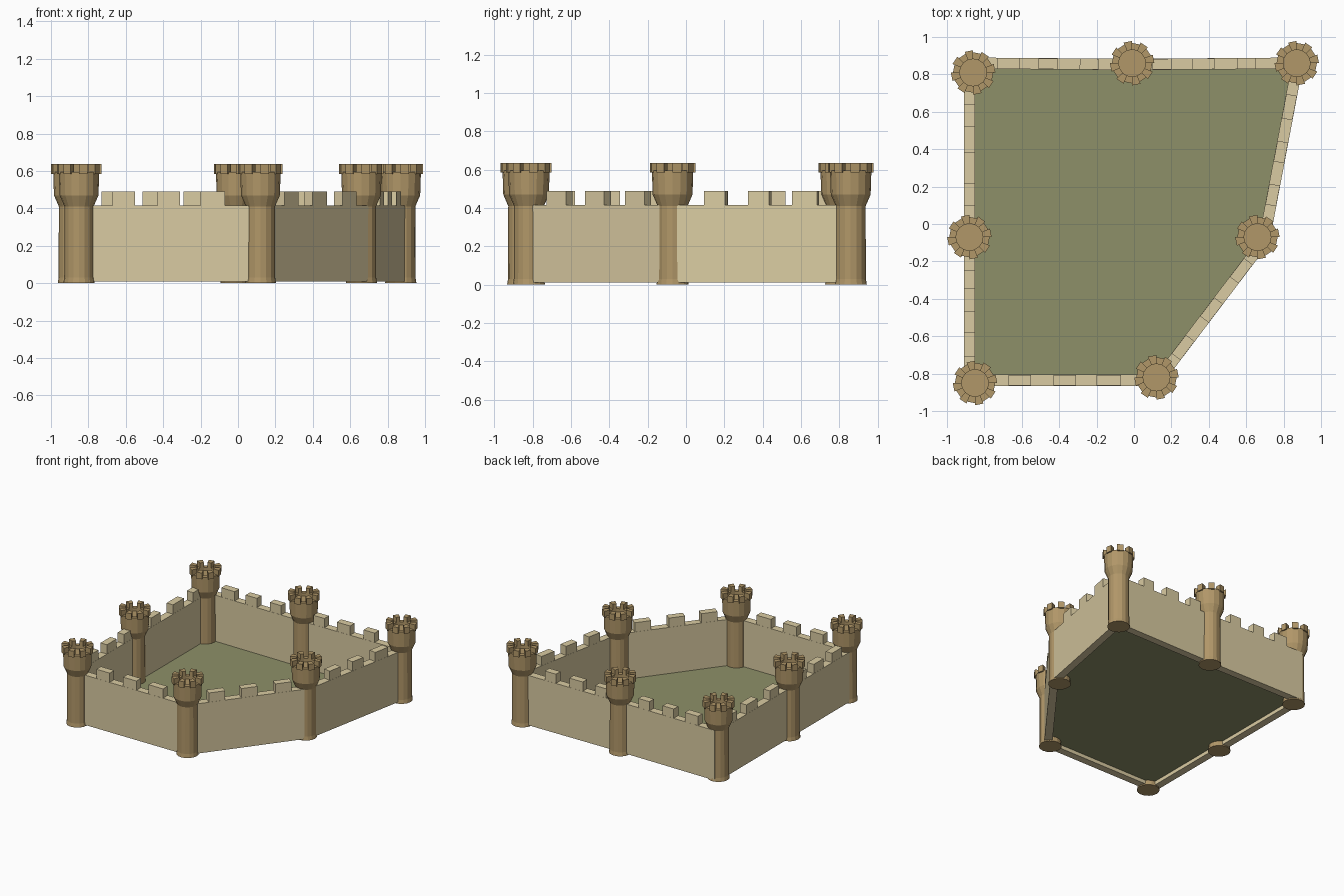
import bpy, bmesh, math
from mathutils import Vector

if "Cube" in bpy.data.objects:
    bpy.data.objects.remove(bpy.data.objects["Cube"])


def material(name, rgb):
    m = bpy.data.materials.new(name)
    m.diffuse_color = (*rgb, 1)
    m.use_nodes = True
    m.node_tree.nodes["Principled BSDF"].inputs["Base Color"].default_value = m.diffuse_color
    return m


STONE = material("pale_stone", (0.70, 0.60, 0.36))
TOWER = material("tan_stone", (0.44, 0.31, 0.14))
GRASS = material("grass", (0.27, 0.28, 0.14))


def finish(name, bm, mat):
    bmesh.ops.recalc_face_normals(bm, faces=bm.faces)
    me = bpy.data.meshes.new(name)
    bm.to_mesh(me)
    bm.free()
    me.materials.append(mat)
    ob = bpy.data.objects.new(name, me)
    bpy.context.collection.objects.link(ob)
    return ob


def prism(bm, pts, z0, z1):
    lo = [bm.verts.new((p[0], p[1], z0)) for p in pts]
    hi = [bm.verts.new((p[0], p[1], z1)) for p in pts]
    n = len(pts)
    bm.faces.new(lo[::-1])
    bm.faces.new(hi)
    for i in range(n):
        j = (i + 1) % n
        bm.faces.new((lo[i], lo[j], hi[j], hi[i]))


def strip(p, q, width):
    """Rectangle outline around the line p-q."""
    d = (q - p).normalized() * width / 2
    s = Vector((-d.y, d.x))
    return [p - s, q - s, q + s, p + s]


# Towers: turned shaft with flared head and a ring of wedge battlements
SIDES = 16
PROFILE = [(0.084, 0.0), (0.079, 0.03), (0.078, 0.41), (0.104, 0.47),
           (0.108, 0.595), (0.072, 0.595), (0.072, 0.57)]


def polar(c, r, a):
    return (c[0] + r * math.cos(a), c[1] + r * math.sin(a))


def tower(name, c):
    bm = bmesh.new()
    step = math.tau / SIDES
    rings = [[bm.verts.new((*polar(c, r, k * step), z)) for k in range(SIDES)]
             for r, z in PROFILE]
    bm.faces.new(rings[0])
    bm.faces.new(rings[-1])
    for a, b in zip(rings, rings[1:]):
        for k in range(SIDES):
            j = (k + 1) % SIDES
            bm.faces.new((a[k], a[j], b[j], b[k]))
    # battlement wedges on every other side
    for k in range(0, SIDES, 2):
        a0, a1 = k * step, (k + 1) * step
        prism(bm, [polar(c, 0.072, a0), polar(c, 0.119, a0),
                   polar(c, 0.119, a1), polar(c, 0.072, a1)], 0.585, 0.636)
    finish(name, bm, TOWER)


towers = {
    "back_left": (-0.86, 0.81), "back_middle": (-0.01, 0.86),
    "back_right": (0.87, 0.86), "right_middle": (0.66, -0.07),
    "front_right": (0.12, -0.82), "front_left": (-0.85, -0.85),
    "left_middle": (-0.88, -0.07),
}
for key, pos in towers.items():
    tower(key + "_tower", pos)

# Curtain walls: corners, plus merlon spans measured along x (0) or y (1)
corners = [Vector(p) for p in [(-0.88, 0.86), (-0.01, 0.853), (0.875, 0.86),
                               (0.695, -0.09), (0.13, -0.835),
                               (-0.88, -0.835), (-0.88, -0.07)]]
walls = [
    ("back_left_wall", 0, [(-.73, -.61), (-.51, -.41), (-.29, -.19)]),
    ("back_right_wall", 0, [(.10, .20), (.31, .43), (.55, .65)]),
    ("right_wall", 1, [(.10, .21), (.33, .44), (.56, .69)]),
    ("diagonal_wall", 1, [(-.71, -.61), (-.51, -.41), (-.30, -.20)]),
    ("front_wall", 0, [(-.67, -.55), (-.43, -.31), (-.20, -.07)]),
    ("left_front_wall", 1, [(-.71, -.58), (-.47, -.345), (-.25, -.15)]),
    ("left_back_wall", 1, [(.10, .22), (.38, .52), (.64, .74)]),
]
for i, (name, axis, spans) in enumerate(walls):
    p, q = corners[i], corners[(i + 1) % len(corners)]
    bm = bmesh.new()
    prism(bm, strip(p, q, 0.06), 0.01, 0.415)
    for s in spans:
        a, b = [p.lerp(q, (v - p[axis]) / (q[axis] - p[axis])) for v in s]
        prism(bm, strip(a, b, 0.058), 0.41, 0.49)
    finish(name, bm, STONE)

# Grass courtyard
bm = bmesh.new()
bm.faces.new([bm.verts.new((c.x, c.y, 0.04)) for c in reversed(corners)])
finish("courtyard", bm, GRASS)
